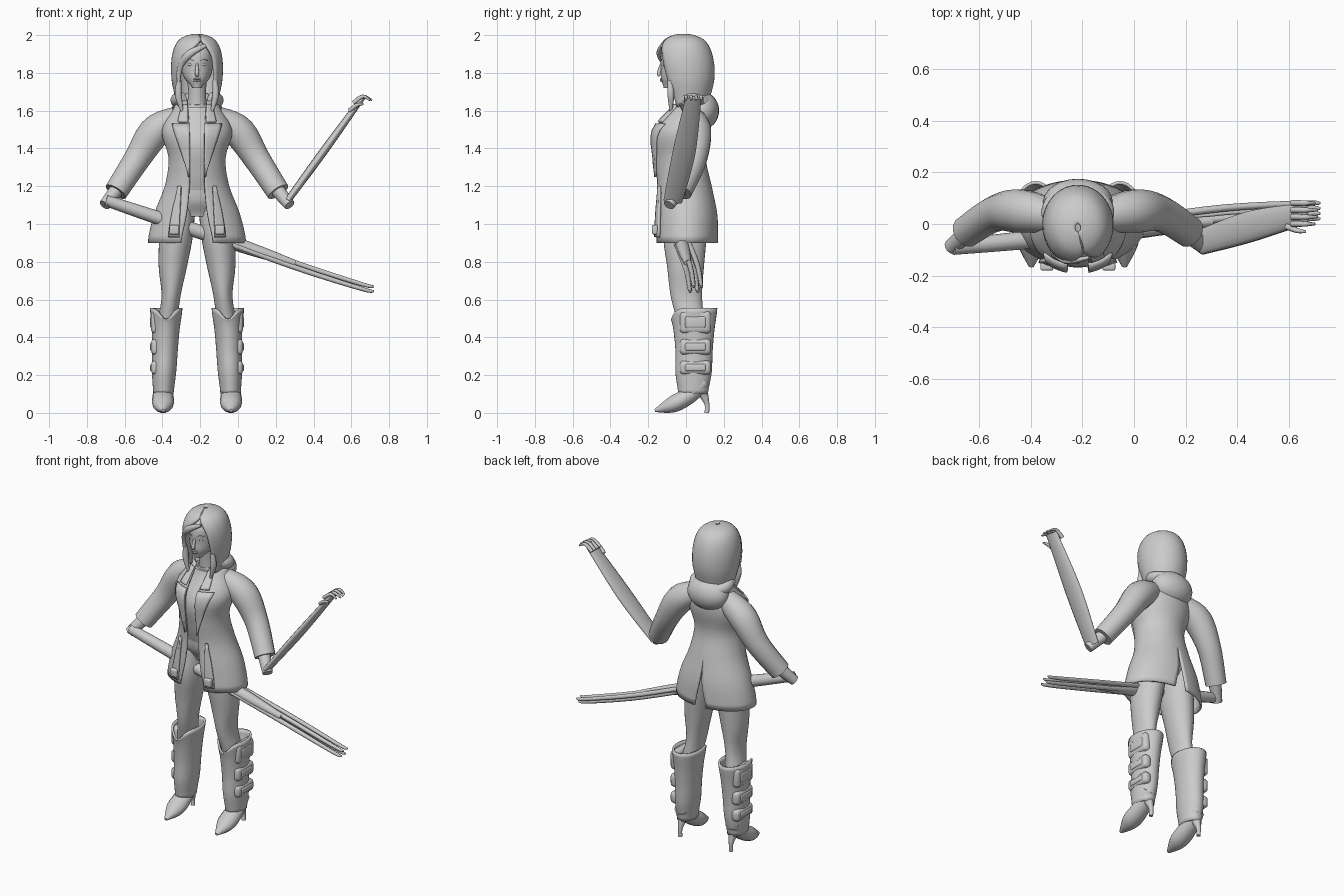
import bpy, bmesh
from mathutils import Vector
from math import sin, cos, pi, asin

if "Cube" in bpy.data.objects:
    bpy.data.objects.remove(bpy.data.objects["Cube"])

BODY_X = -.217  # centre line of the body
clay = bpy.data.materials.new("light_grey")
clay.use_nodes = True
clay.diffuse_color = (.6, .6, .6, 1)
clay.node_tree.nodes["Principled BSDF"].inputs["Base Color"].default_value = clay.diffuse_color


def along(keys, t):
    """Smooth curve through evenly spaced keys."""
    if len(keys) == 1:
        return keys[0]
    place = t * (len(keys) - 1)
    i = min(int(place), len(keys) - 2)
    f = place - i
    a, b = keys[i], keys[i + 1]
    enter = (b - keys[max(i - 1, 0)]) / 2
    leave = (keys[min(i + 2, len(keys) - 1)] - a) / 2
    return a + f * (enter + f * ((b - a) * 3 - enter * 2 - leave + f * (enter + leave - (b - a) * 2)))


def finish(name, bm, mirror=False, thick=0, x=BODY_X):
    bmesh.ops.recalc_face_normals(bm, faces=bm.faces[:])
    mesh = bpy.data.meshes.new(name)
    bm.to_mesh(mesh)
    bm.free()
    mesh.materials.append(clay)
    mesh.shade_smooth()
    mesh.set_sharp_from_angle(angle=1)
    part = bpy.data.objects.new(name, mesh)
    bpy.context.collection.objects.link(part)
    part.location.x = x
    if mirror:
        part.modifiers.new("mirror", 'MIRROR').merge_threshold = .002
    if thick:
        shell = part.modifiers.new("thickness", 'SOLIDIFY')
        shell.thickness = thick
        shell.offset = 0


def skin(name, rows, closed=True, cap=True, **options):
    """Join rows of points into one surface."""
    bm = bmesh.new()
    rings = [[bm.verts.new(p) for p in row] for row in rows]
    count = len(rows[0])
    for low, high in zip(rings, rings[1:]):
        for i in range(count if closed else count - 1):
            j = (i + 1) % count
            bm.faces.new((low[i], low[j], high[j], high[i]))
    if closed and cap:
        bm.faces.new(rings[0])
        bm.faces.new(rings[-1])
    finish(name, bm, **options)


def column(name, bottom, top, width, front, back, centre=(0,), start=None, stop=None,
           turn=2 * pi, dome=False, notch=0, steps=20, segments=32, **options):
    """Upright part from half widths, front and back lines; start and stop are the edges of an opening."""
    rows = []
    for k in range(steps + 1):
        t = k / steps
        z = bottom + (top - bottom) * (sin(t * pi / 2) if dome else t)
        w, f, b, c = (along(keys, t) for keys in (width, front, back, centre))
        first = asin(along(start, t) / w) if start else 0
        last = turn + (asin(along(stop, t) / w) if stop else 0)
        row = []
        for i in range(segments + 1 if start else segments):
            a = first + (last - first) * i / segments
            dip = notch * t ** 8 * max(0, cos(a)) ** 6
            row.append((c + w * sin(a), (f + b) / 2 - (b - f) / 2 * cos(a), z - dip))
        rows.append(row)
    skin(name, rows, closed=not start, **options)


def tube(name, path, radius, depth=1, ref=(0, 1, 0), steps=14, sides=14, **options):
    """Oval tube along a smooth path; depth scales the size along ref."""
    path = [Vector(p) for p in path]
    points = [along(path, k / steps) for k in range(steps + 1)]
    rows = []
    for k, p in enumerate(points):
        way = points[min(k + 1, steps)] - points[max(k - 1, 0)]
        u = way.cross(Vector(ref)).normalized()
        v = way.normalized().cross(u) * depth
        r = along(radius, k / steps)
        rows.append([p + r * (u * cos(2 * pi * i / sides) + v * sin(2 * pi * i / sides))
                     for i in range(sides)])
    skin(name, rows, **options)


def place(bm, loc, size):
    for v in bm.verts:
        v.co = Vector(c * s + o for c, s, o in zip(v.co, size, loc))


def ball(name, loc, size, **options):
    bm = bmesh.new()
    bmesh.ops.create_uvsphere(bm, u_segments=24, v_segments=16, radius=1)
    place(bm, loc, size)
    finish(name, bm, **options)


def pad(name, loc, size, bevel):
    bm = bmesh.new()
    bmesh.ops.create_cube(bm, size=1)
    place(bm, loc, size)
    bmesh.ops.bevel(bm, geom=bm.edges[:], offset=bevel, segments=3, profile=.5, affect='EDGES')
    finish(name, bm, mirror=True)


# Coat: half shell with an open front and a back vent, mirrored
coat = dict(bottom=.9, top=1.65,
            width=(.255, .222, .165, .145, .18, .1),
            front=(-.16, -.155, -.15, -.165, -.165, -.05),
            back=(.165, .16, .13, .1, .125, .115))
column("coat", **coat, start=(.085, .055, .04, .04, .04, .05), stop=(-.04, -.01, 0, 0, 0, 0),
       turn=pi, thick=.012, mirror=True)


def patch(name, bottom, top, inner, outer, lift):
    """Cloth piece that lies on the coat front."""
    rows = []
    for k in range(9):
        z = bottom + (top - bottom) * k / 8
        t = (z - coat["bottom"]) / (coat["top"] - coat["bottom"])
        w, f, b = (along(coat[line], t) for line in ("width", "front", "back"))
        a, c = along(inner, k / 8), along(outer, k / 8)
        xs = [a + (c - a) * i / 5 for i in range(6)]
        rows.append([(x, (f + b) / 2 - (b - f) / 2 * cos(asin(x / w)) - lift, z) for x in xs])
    skin(name, rows, closed=False, thick=.014, mirror=True)


patch("lapel", 1.25, 1.53, (.04,), (.045, .085, .13), .012)
patch("coat_collar", 1.54, 1.63, (.05,), (.1, .08), .012)
patch("front_strap", .93, 1.2, (.095, .085), (.15, .13, .1), .016)
pad("strap_buckle", (.12, -.165, .97), (.05, .03, .05), .008)

# Sleeves and wrists
tube("sleeve", [(.1, .03, 1.56), (.22, .05, 1.49), (.32, .04, 1.34), (.43, -.03, 1.17)],
     (.065, .085, .07, .062), mirror=True)
tube("wrist", [(.41, -.02, 1.2), (.49, -.09, 1.1)], (.04, .03), mirror=True)

# Torso, shorts and neck
column("shirt", 1.1, 1.62, (.15, .13, .15, .09), (-.1, -.145, -.165, -.07), (.1, .08, .1, .09))
column("shorts", 1.04, 1.2, (.12, .165, .14), (-.07, -.11, -.12), (.1, .13, .11))
tube("neck", [(0, .02, 1.56), (0, 0, 1.65), (0, -.01, 1.76)], (.075, .05, .05))
tube("shirt_collar", [(0, .01, 1.58), (0, 0, 1.64)], (.075, .055))

# Legs and boots
column("leg", .45, 1.1, (.055, .05, .075, .088, .08), (-.04, -.08, -.1, -.12, -.1),
       (.1, .085, .095, .11, .12), centre=(.16, .138, .128, .11, .09), mirror=True)
column("boot_shaft", .1, .555, (.048, .058, .062, .068, .08), (-.035, -.05, -.05, -.06, -.075),
       (.11, .13, .135, .145, .16), centre=(.178, .17, .163), notch=.06, cap=False, thick=.012, mirror=True)
tube("boot_foot", [(.18, .1, .17), (.18, .03, .1), (.18, -.07, .045), (.18, -.165, .012)],
     (.045, .054, .056, .01), depth=.8, ref=(0, .6, 1), mirror=True)
tube("boot_heel", [(.18, .08, .13), (.18, .11, .05), (.18, .11, 0)], (.035, .014, .013), mirror=True)
for z, height in ((.24, .075), (.35, .085), (.48, .12)):
    pad("boot_strap", (.216, .05, z), (.055, .165, height), .022)
    pad("boot_buckle", (.238, .05, z), (.022, .11, height / 2), .009)

# Head and face
column("head", 1.72, 1.97, (.025, .066, .082, .088, .084, .05), (-.118, -.132, -.132, -.135, -.125, -.08),
       (-.06, .05, .08, .1, .1, .07))
tube("nose", [(0, -.128, 1.855), (0, -.143, 1.8), (0, -.136, 1.785)], (.006, .011, .009), sides=8)
for lip, z in (("upper_lip", 1.768), ("lower_lip", 1.758)):
    ball(lip, (0, -.13, z), (.02, .009, .005))
ball("eye", (.034, -.116, 1.845), (.016, .011, .009), mirror=True)
tube("eyebrow", [(.016, -.133, 1.864), (.036, -.127, 1.872), (.058, -.108, 1.866)], (.003,),
     ref=(0, 0, 1), sides=6, mirror=True)

# Hair open around the face, with swept fringe and side locks
column("hair", 1.62, 2, (.1, .128, .126, .09, .01), (-.085, -.135, -.152, -.11, -.03),
       (.11, .143, .135, .09, 0), start=(.08, .09, .078, .022, .001),
       stop=(-.085, -.092, -.055, .02, 0), dome=True, thick=.014)
tube("fringe", [(.045, -.13, 1.945), (-.04, -.142, 1.9), (-.09, -.11, 1.83), (-.098, -.095, 1.75)],
     (.01, .02, .014, .009), depth=.7)
tube("side_lock", [(.095, -.085, 1.76), (.098, -.08, 1.68), (.075, -.08, 1.58)], (.012, .018, .004),
     mirror=True)

# Hood lying on the back
ball("hood_pouch", (0, .085, 1.6), (.135, .09, .1))
turns = [2.2 - .4 * k for k in range(12)]
tube("hood_rim", [(.105 * sin(a), .045 + .075 * cos(a), 1.655 - .02 * cos(a)) for a in turns],
     (.036,), ref=(0, 0, 1), steps=24)

# Long right forearm with fingers
tube("right_forearm", [(-.7, -.09, 1.125), (.3, .01, .79)], (.03, .036, .036, .02), x=0)
for k in range(4):
    y, rise = .02 + .02 * k, .025 * (k % 2)
    tube("right_finger", [(-.03, y - .07, .89 + rise), (.33, y - .02, .76 + rise),
                          (.66, y, .655 + rise), (.72, y, .645 + rise)],
         (.014, .014, .011, .005), sides=8, x=0)

# Flat left forearm with hand
tube("left_forearm", [(.26, -.07, 1.12), (.45, -.01, 1.38), (.66, .04, 1.67)],
     (.018, .022, .015), depth=2.8, x=0)
for k in range(4):
    y = .027 * k
    tube("left_finger", [(.61, y, 1.64), (.66, y, 1.675), (.715 - .01 * abs(k - 1.5), y, 1.655)],
         (.012, .01, .005), sides=8, x=0)
tube("left_thumb", [(.59, -.01, 1.6), (.63, -.025, 1.63), (.665, -.03, 1.635)], (.012, .01, .005),
     sides=8, x=0)
